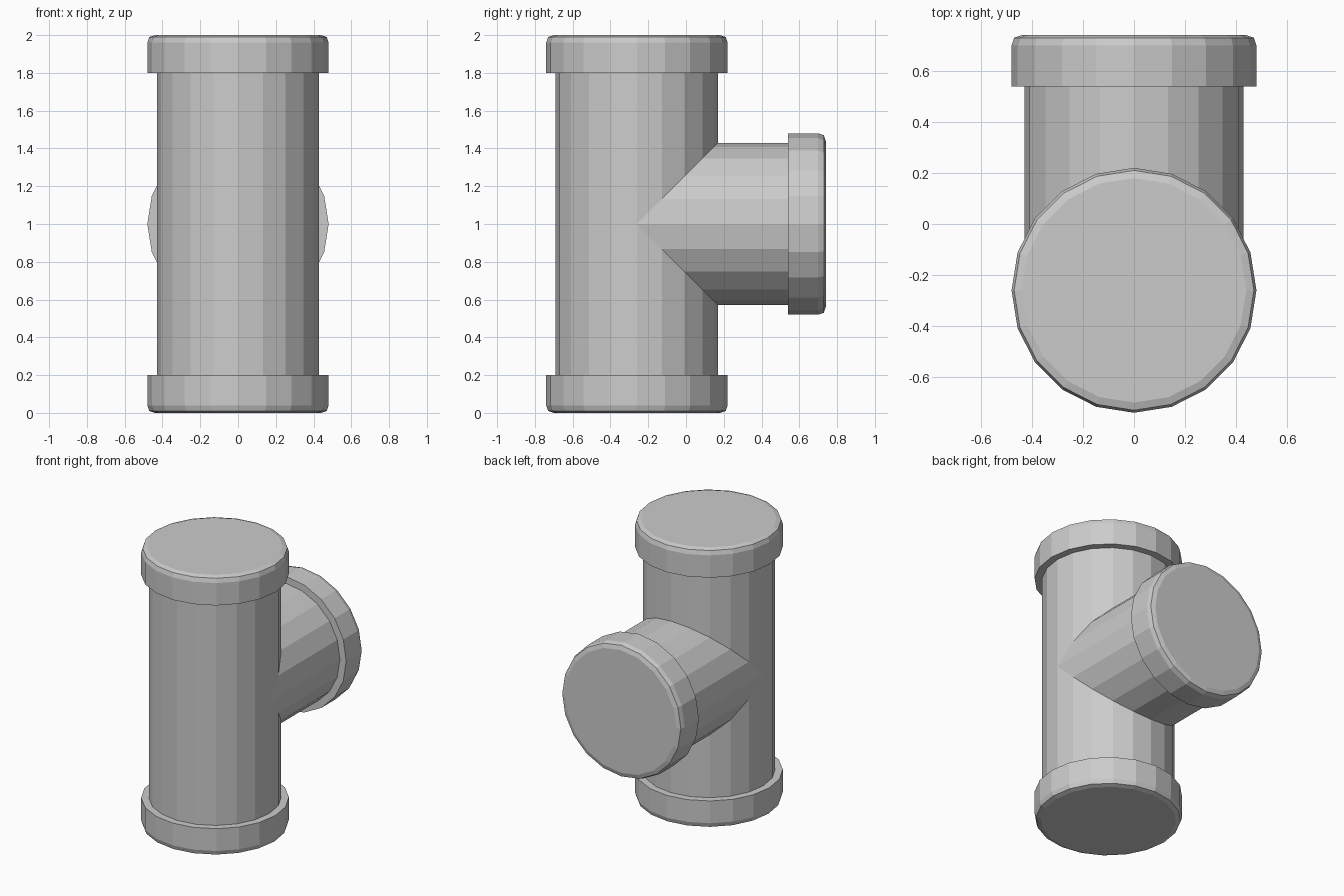
import bpy, bmesh
from math import sin, cos, tau
from mathutils import Vector

if "Cube" in bpy.data.objects:
    bpy.data.objects.remove(bpy.data.objects["Cube"])

SIDES = 20
R = 0.43
CENTRE = Vector((0, -0.26, 1.0))
X, Y, Z = Vector((1, 0, 0)), Vector((0, 1, 0)), Vector((0, 0, 1))

bm = bmesh.new()


def arm(axis, side, length, mitre):
    """Pipe arm from the mitred joint out to a chamfered, closed collar."""
    # (distance along axis, radius): shoulder, collar wall, rounded rim
    profile = [(length - 0.2, R), (length - 0.2, 0.48), (length - 0.04, 0.48),
               (length - 0.01, 0.47), (length, 0.44)]
    angles = [tau * i / SIDES for i in range(SIDES)]

    def vert(a, d, r):
        return bm.verts.new(CENTRE + axis * d + X * r * cos(a) + side * r * sin(a))

    rings = [[vert(a, mitre(R * sin(a)), R) for a in angles]]
    rings += [[vert(a, d, r) for a in angles] for d, r in profile]
    for lo, hi in zip(rings, rings[1:]):
        for i in range(SIDES):
            j = (i + 1) % SIDES
            bm.faces.new((lo[i], lo[j], hi[j], hi[i]))
    bm.faces.new(rings[-1])


# Upright pipe, top and bottom halves, cut back where the branch joins
for direction in (Z, -Z):
    arm(direction, Y, 1.0, lambda s: max(0.0, s))
# Side branch with 45 degree mitred start
arm(Y, Z, 1.0, abs)

# Weld the three arms at the joint and clean the flat seam at the front
bmesh.ops.remove_doubles(bm, verts=bm.verts, dist=1e-4)
bmesh.ops.recalc_face_normals(bm, faces=bm.faces)
bmesh.ops.dissolve_limit(bm, angle_limit=0.001, verts=bm.verts, edges=bm.edges)

mesh = bpy.data.meshes.new("pipe_tee")
bm.to_mesh(mesh)
bm.free()
bpy.context.collection.objects.link(bpy.data.objects.new("pipe_tee", mesh))
